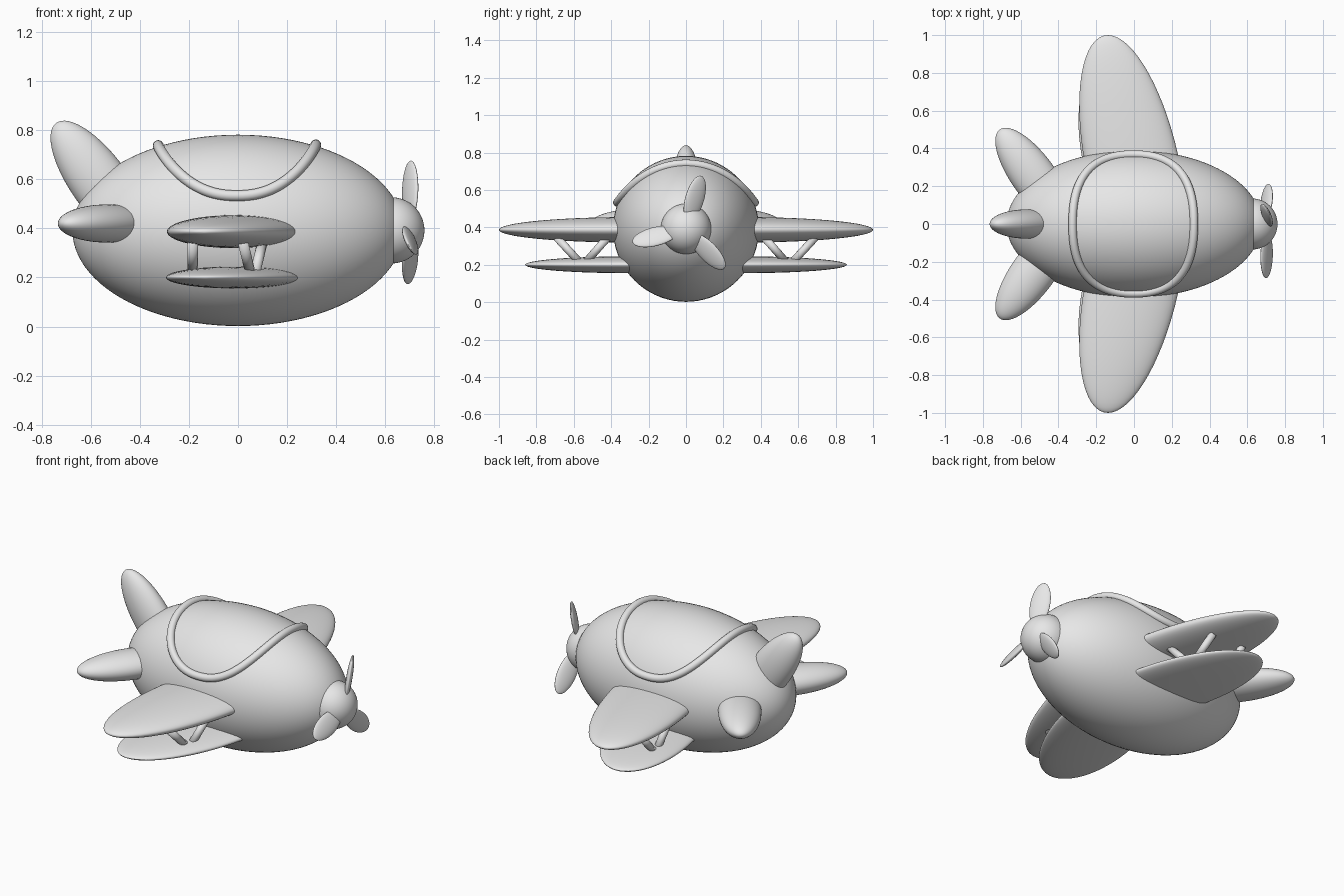
import bpy, bmesh, math
from mathutils import Matrix, Vector

if "Cube" in bpy.data.objects:
    bpy.data.objects.remove(bpy.data.objects["Cube"])

# single plain material
grey = bpy.data.materials.new("light_grey")
grey.use_nodes = True
grey.diffuse_color = (0.8, 0.8, 0.8, 1)
grey.node_tree.nodes["Principled BSDF"].inputs["Base Color"].default_value = (0.8, 0.8, 0.8, 1)

MID = 0.392      # height of the fuselage axis
RADIUS = 0.39    # fuselage radius
HALF = 0.675     # fuselage half length


def finish(name, bm):
    bmesh.ops.recalc_face_normals(bm, faces=bm.faces)
    mesh = bpy.data.meshes.new(name)
    bm.to_mesh(mesh)
    bm.free()
    mesh.shade_smooth()
    mesh.materials.append(grey)
    obj = bpy.data.objects.new(name, mesh)
    bpy.context.collection.objects.link(obj)
    return obj


def ellipsoid(name, centre, a, b, length, segments=48, rings=32):
    """Unit sphere mapped onto three half-axis vectors; poles lie on the last."""
    matrix = Matrix((a, b, length)).transposed().to_4x4()
    matrix.translation = centre
    bm = bmesh.new()
    bmesh.ops.create_uvsphere(bm, u_segments=segments, v_segments=rings,
                              radius=1, matrix=matrix)
    return finish(name, bm)


def strut(name, top, bottom, radius):
    top, bottom = Vector(top), Vector(bottom)
    axis = top - bottom
    matrix = Matrix.Translation((top + bottom) / 2) @ axis.to_track_quat('Z', 'Y').to_matrix().to_4x4()
    bm = bmesh.new()
    bmesh.ops.create_cone(bm, cap_ends=True, segments=20, radius1=radius,
                          radius2=radius, depth=axis.length, matrix=matrix)
    return finish(name, bm)


# fuselage and nose hub
ellipsoid("fuselage", (0, 0, MID), (0, RADIUS, 0), (0, 0, RADIUS), (HALF, 0, 0), 72, 48)
ellipsoid("nose_hub", (0.625, 0, MID), (0, 0.135, 0), (0, 0, 0.135), (0.135, 0, 0))

# three pitched propeller blades
for i in range(3):
    angle = math.radians(74 + 120 * i)
    out = Vector((0, math.cos(angle), math.sin(angle)))
    around = Vector((0, -math.sin(angle), math.cos(angle)))
    forward = Vector((1, 0, 0))
    pitch = math.radians(31)
    chord = around * math.cos(pitch) + forward * math.sin(pitch)
    normal = out.cross(chord)
    ellipsoid(f"propeller_blade_{i + 1}", Vector((0.702, 0, MID)) + out * 0.17,
              chord * 0.058, normal * 0.017, out * 0.125, 32, 20)

# parts repeated on both sides
for side, s in (("front", -1), ("back", 1)):
    # swept wings
    ellipsoid(f"{side}_upper_wing", (-0.005, 0.3 * s, 0.387),
              (0.252, 0, 0), (0, 0, 0.068), (-0.133, 0.7 * s, 0))
    ellipsoid(f"{side}_lower_wing", (-0.01, 0.3 * s, 0.2),
              (0.255, 0, 0), (0, 0, 0.045), (-0.125, 0.56 * s, 0))
    # slanted wing struts
    for place, x_outer, x_inner, lean in (("rear", -0.185, -0.185, 0), ("fore", 0.035, 0.085, 0.015)):
        strut(f"{side}_{place}_outer_strut", (x_outer - lean, 0.69 * s, 0.345),
              (x_outer + lean, 0.575 * s, 0.22), 0.021)
        strut(f"{side}_{place}_inner_strut", (x_inner + lean, 0.42 * s, 0.345),
              (x_inner - lean, 0.53 * s, 0.22), 0.021)
    # horizontal tail fins
    ellipsoid(f"{side}_tail_fin", (-0.53, 0.25 * s, 0.42),
              (0.095, 0.0686 * s, 0), (0, 0, 0.078), (-0.181, 0.25 * s, 0))

# upright tail fin
ellipsoid("upright_tail_fin", (-0.56, 0, 0.58),
          (0.095, 0, 0.0686), (0, 0.078, 0), (-0.181, 0, 0.25))


# cockpit rim: rounded loop wrapped over the fuselage surface
def rounded(value):
    return math.copysign(abs(value) ** 0.88, value)


STEPS, SIDES, TUBE = 128, 16, 0.022
path, normals = [], []
for i in range(STEPS):
    t = math.tau * i / STEPS
    x = -0.004 + 0.32 * rounded(math.cos(t))
    roll = math.radians(69) * rounded(math.sin(t))
    r = RADIUS * math.sqrt(1 - (x / HALF) ** 2)
    p = Vector((x, r * math.sin(roll), r * math.cos(roll)))
    normals.append(Vector((p.x / HALF ** 2, p.y / RADIUS ** 2, p.z / RADIUS ** 2)).normalized())
    path.append(p + Vector((0, 0, MID)))

bm = bmesh.new()
loops = []
for i, (p, n) in enumerate(zip(path, normals)):
    tangent = (path[(i + 1) % STEPS] - path[i - 1]).normalized()
    across = tangent.cross(n).normalized()
    loops.append([bm.verts.new(p + n * 0.004 + TUBE * (n * math.cos(a) + across * math.sin(a)))
                  for a in (math.tau * j / SIDES for j in range(SIDES))])
for i in range(STEPS):
    here, there = loops[i - 1], loops[i]
    for j in range(SIDES):
        bm.faces.new((here[j - 1], here[j], there[j], there[j - 1]))
finish("cockpit_rim", bm)
